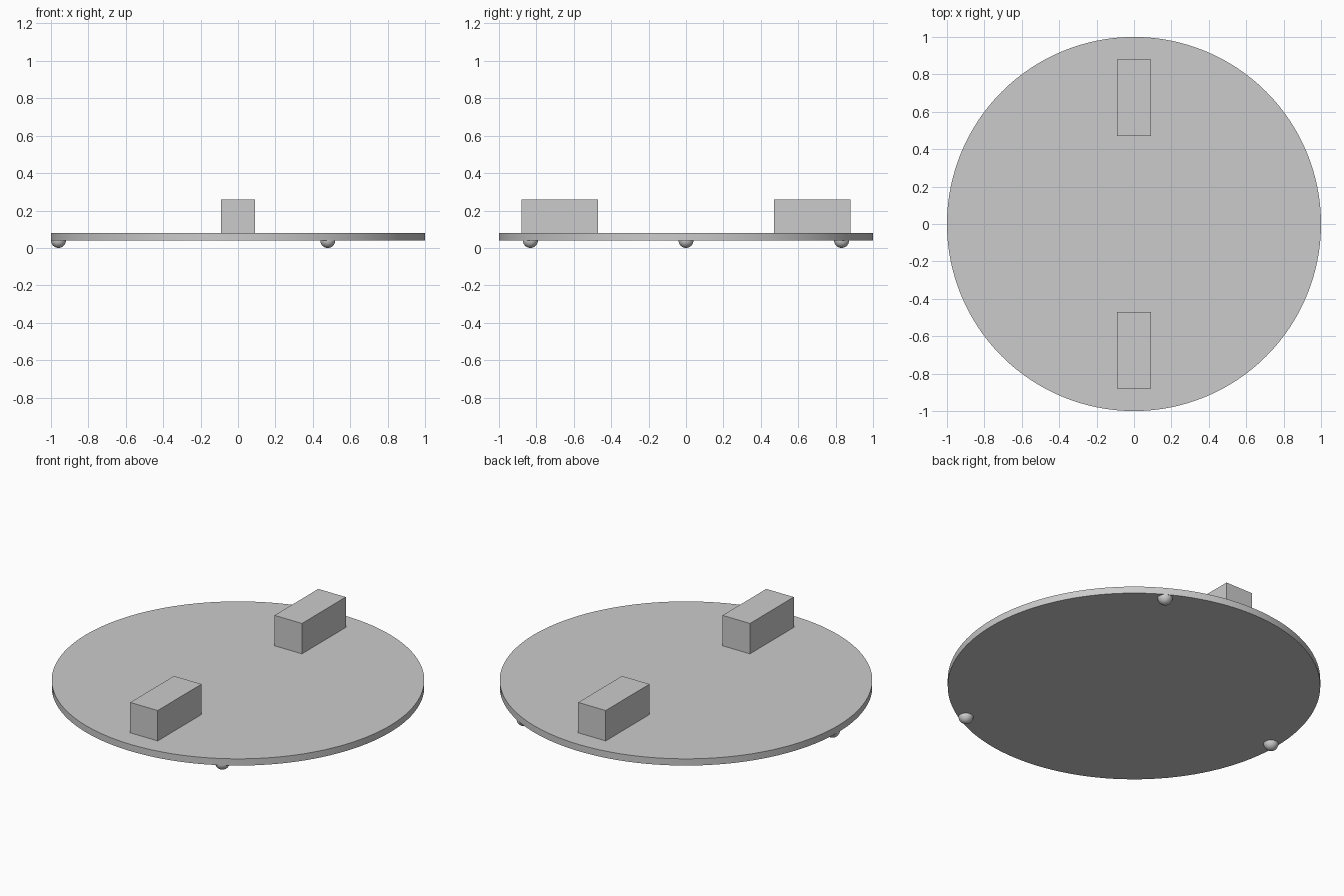
import bpy
from math import cos, sin, radians

cube = bpy.data.objects.get("Cube")
if cube:
    bpy.data.objects.remove(cube, do_unlink=True)

# Single grey material
grey = bpy.data.materials.new("light_grey")
grey.use_nodes = True
colour = (0.6, 0.6, 0.6, 1)
grey.diffuse_color = colour
grey.node_tree.nodes["Principled BSDF"].inputs["Base Color"].default_value = colour


def finish(name, smooth=True):
    obj = bpy.context.object
    obj.name = name
    obj.data.materials.append(grey)
    if smooth:
        bpy.ops.object.shade_smooth_by_angle(angle=radians(30))
    return obj


BASE, TOP = 0.04, 0.08

# Round plate
bpy.ops.mesh.primitive_cylinder_add(vertices=128, radius=1, depth=TOP - BASE,
                                    location=(0, 0, (BASE + TOP) / 2))
finish("round_plate")

# Front and back blocks
for name, side in (("front_block", -1), ("back_block", 1)):
    bpy.ops.mesh.primitive_cube_add(size=1, location=(0, side * 0.675, TOP + 0.09))
    block = finish(name, smooth=False)
    block.scale = (0.18, 0.41, 0.18)

# Three ball feet, half sunk into the plate
for name, angle in (("right_foot", 180), ("left_front_foot", -60), ("left_back_foot", 60)):
    a = radians(angle)
    bpy.ops.mesh.primitive_uv_sphere_add(segments=32, ring_count=16, radius=0.04,
                                         location=(0.96 * cos(a), 0.96 * sin(a), BASE))
    finish(name)
